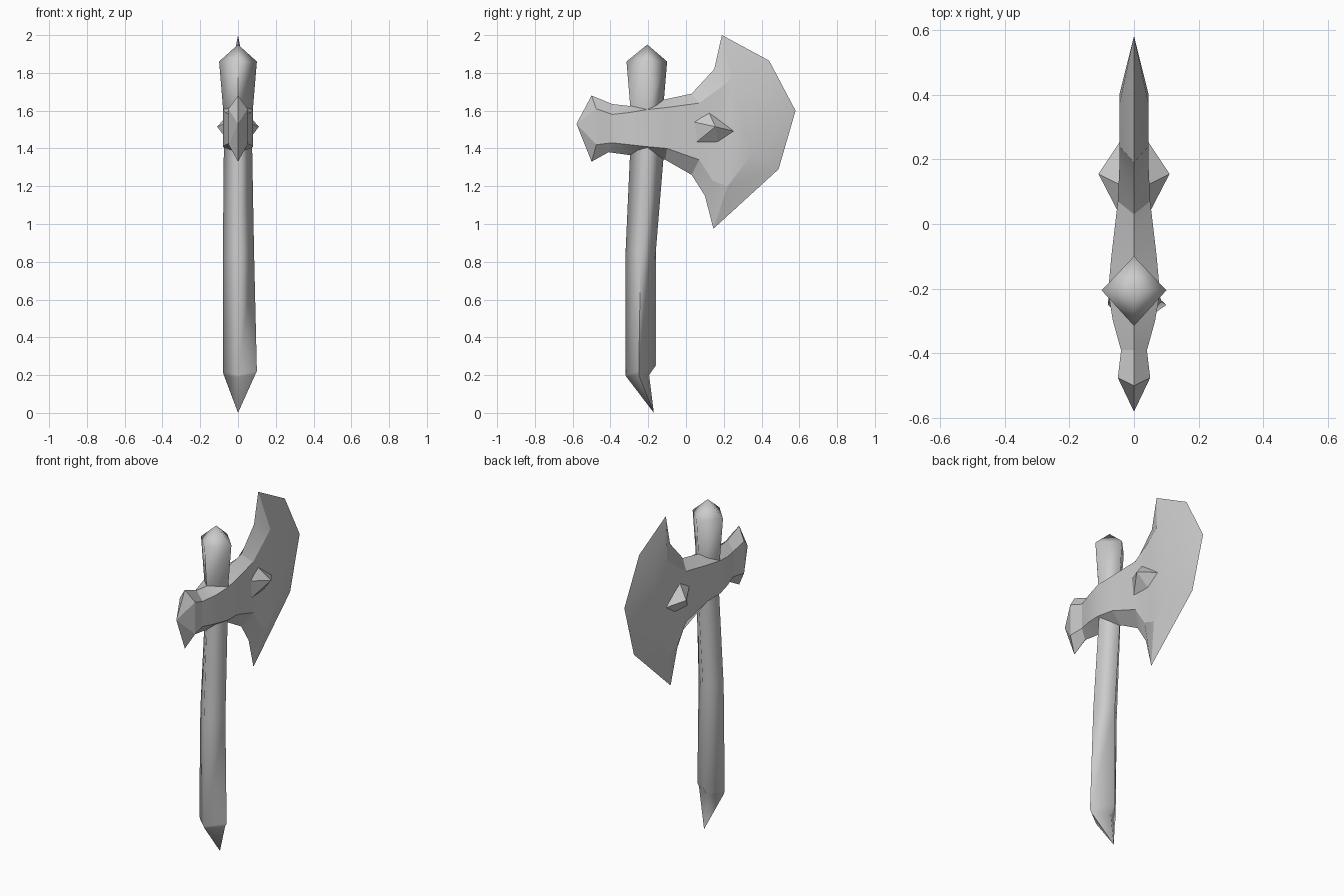
import bpy
import bmesh

cube = bpy.data.objects.get("Cube")
if cube:
    bpy.data.objects.remove(cube, do_unlink=True)

# One plain grey for everything
grey = bpy.data.materials.new("light_grey")
grey.use_nodes = True
colour = (0.6, 0.6, 0.6, 1)
grey.diffuse_color = colour
grey.node_tree.nodes["Principled BSDF"].inputs["Base Color"].default_value = colour


def finish(bm, name, smooth_angle=None):
    """Turn a bmesh into a named, shaded object."""
    bmesh.ops.remove_doubles(bm, verts=bm.verts, dist=0.0005)
    bmesh.ops.recalc_face_normals(bm, faces=bm.faces)
    mesh = bpy.data.meshes.new(name)
    bm.to_mesh(mesh)
    bm.free()
    mesh.materials.append(grey)
    obj = bpy.data.objects.new(name, mesh)
    bpy.context.collection.objects.link(obj)
    if smooth_angle is not None:
        bpy.ops.object.select_all(action='DESELECT')
        obj.select_set(True)
        bpy.context.view_layer.objects.active = obj
        bpy.ops.object.shade_smooth_by_angle(angle=smooth_angle)
    return obj


# Handle: four-sided rings (front y, back y, side y, right x, left x, front z, side z, back z)
rings = [
    (-0.315, -0.195, -0.25, -0.075, 0.09, 0.19, 0.20, 0.20),
    (-0.32, -0.16, -0.25, -0.08, 0.10, 0.20, 0.22, 0.25),
    (-0.32, -0.16, -0.24, -0.08, 0.085, 0.85, 0.85, 0.85),
    (-0.295, -0.115, -0.205, -0.075, 0.075, 1.40, 1.40, 1.40),
    (-0.295, -0.12, -0.205, -0.08, 0.08, 1.62, 1.62, 1.62),
    (-0.315, -0.10, -0.205, -0.10, 0.10, 1.86, 1.86, 1.86),
]
bm = bmesh.new()
loops = []
for front, back, side, right, left, zf, zs, zb in rings:
    loops.append([bm.verts.new(p) for p in (
        (0, front, zf), (left, side, zs), (0, back, zb), (right, side, zs))])
for low, high in zip(loops, loops[1:]):
    for i in range(4):
        j = (i + 1) % 4
        bm.faces.new((low[i], low[j], high[j], high[i]))
for loop, tip in ((loops[0], (0, -0.17, 0)), (loops[-1], (0, -0.205, 1.95))):
    point = bm.verts.new(tip)
    for i in range(4):
        bm.faces.new((loop[i], loop[(i + 1) % 4], point))
finish(bm, "handle", 1.65)

# Axe head stations: half width, then (y, z) of top ridge, top shoulder,
# bottom shoulder and bottom ridge
stations = [
    (0.05, (-0.50, 1.68), (-0.475, 1.61), (-0.475, 1.42), (-0.50, 1.33)),
    (0.04, (-0.39, 1.635), (-0.39, 1.58), (-0.39, 1.43), (-0.41, 1.38)),
    (0.065, (-0.30, 1.625), (-0.30, 1.59), (-0.30, 1.42), (-0.30, 1.365)),
    (0.08, (-0.21, 1.64), (-0.21, 1.605), (-0.21, 1.41), (-0.21, 1.36)),
    (0.07, (-0.11, 1.66), (-0.10, 1.617), (-0.10, 1.40), (-0.11, 1.34)),
    (0.05, (0.03, 1.69), (0.07, 1.64), (0.07, 1.34), (0.03, 1.26)),
    (0.045, (0.15, 1.82), (0.18, 1.72), (0.14, 1.23), (0.10, 1.15)),
    (0.045, (0.19, 2.0), (0.24, 1.77), (0.22, 1.20), (0.145, 0.975)),
    (0.045, (0.44, 1.865), (0.37, 1.70), (0.35, 1.37), (0.49, 1.29)),
]
poll_tip = (0, -0.58, 1.53)
blade_tip = (0, 0.58, 1.6)
blade_cheek = (0.40, 1.58)
bm = bmesh.new()
for sign in (-1, 1):
    rows = []
    for width, *profile in stations:
        xs = (0, width * sign, width * sign, 0)
        rows.append([bm.verts.new((x, y, z)) for x, (y, z) in zip(xs, profile)])
    for a, b in zip(rows, rows[1:]):
        for i in range(3):
            bm.faces.new((a[i], b[i], b[i + 1], a[i + 1]))
    # Pointed poll at the front
    poll = bm.verts.new(poll_tip)
    for i in range(3):
        bm.faces.new((rows[0][i], rows[0][i + 1], poll))
    # Cutting edge at the back
    edge = bm.verts.new(blade_tip)
    cheek = bm.verts.new((0.045 * sign, *blade_cheek))
    last = rows[-1]
    bm.faces.new((last[1], cheek, last[2]))
    for a, b in ((last[0], last[1]), (last[2], last[3])):
        inner, outer = (b, a) if a is last[0] else (a, b)
        bm.faces.new((inner, outer, edge, cheek))
finish(bm, "axe_head", 0.3)

# Faceted studs on both cheeks of the blade
stud_base = [(0.02, 1.545), (0.12, 1.595), (0.26, 1.49), (0.17, 1.43), (0.04, 1.42)]
for sign, name in ((1, "left_stud"), (-1, "right_stud")):
    bm = bmesh.new()
    base = [bm.verts.new((0.04 * sign, y, z)) for y, z in stud_base]
    apex = bm.verts.new((0.11 * sign, 0.155, 1.515))
    bm.faces.new(base)
    for i, vert in enumerate(base):
        bm.faces.new((vert, base[(i + 1) % len(base)], apex))
    finish(bm, name)
